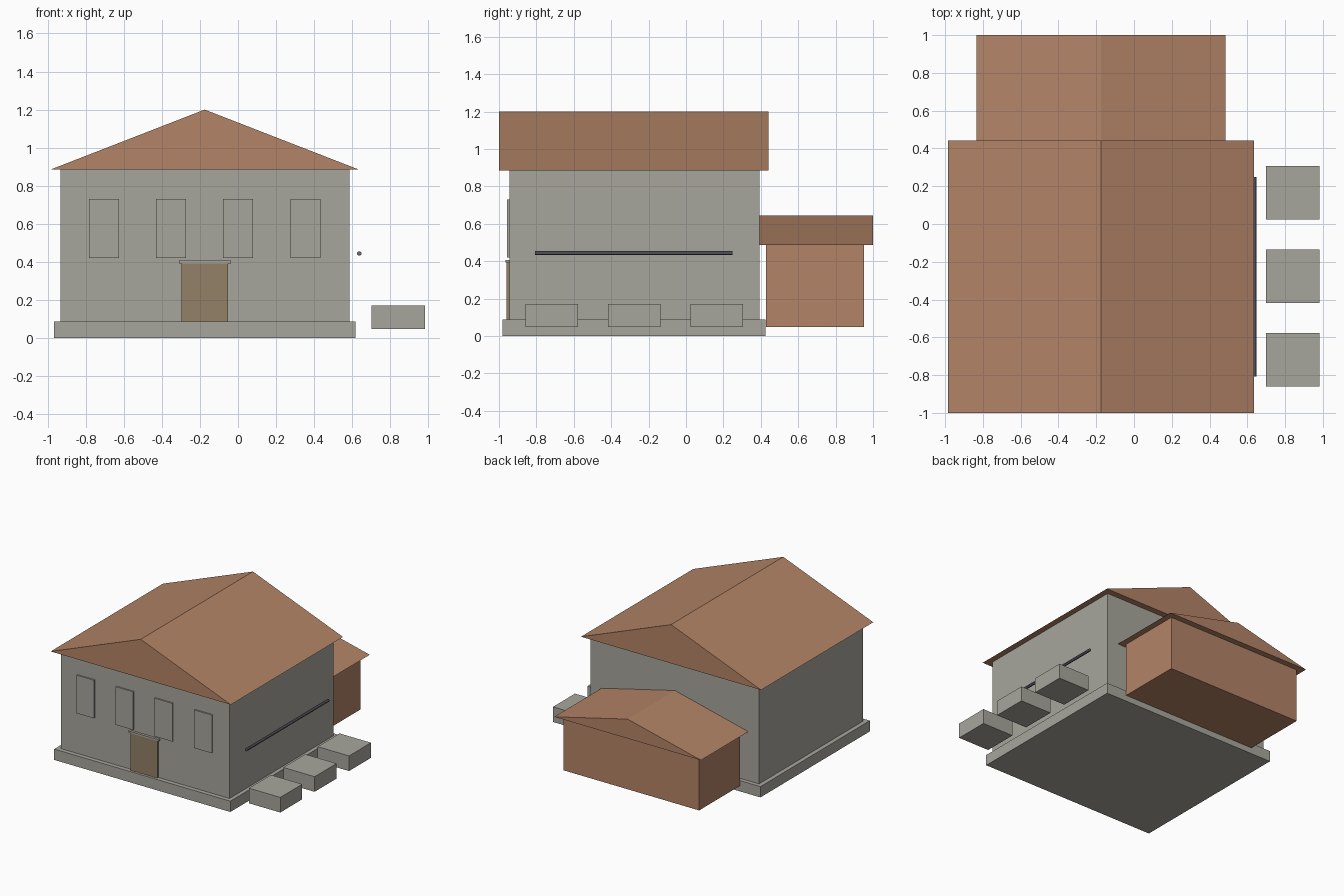
import bpy
import bmesh
from math import radians
from mathutils import Matrix

cube = bpy.data.objects.get("Cube")
if cube:
    bpy.data.objects.remove(cube, do_unlink=True)


def material(name, rgb):
    m = bpy.data.materials.new(name)
    m.use_nodes = True
    m.diffuse_color = (*rgb, 1)
    m.node_tree.nodes["Principled BSDF"].inputs["Base Color"].default_value = (*rgb, 1)
    return m


STONE = material("pale grey stone", (0.39, 0.38, 0.335))
CLAY = material("terracotta", (0.45, 0.23, 0.135))
WOOD = material("brown wood", (0.29, 0.22, 0.135))
METAL = material("dark grey metal", (0.14, 0.14, 0.17))


def add(name, bm, mat):
    bmesh.ops.recalc_face_normals(bm, faces=bm.faces)
    mesh = bpy.data.meshes.new(name)
    bm.to_mesh(mesh)
    bm.free()
    mesh.materials.append(mat)
    obj = bpy.data.objects.new(name, mesh)
    bpy.context.collection.objects.link(obj)
    return obj


def box(name, x, y, z, mat):
    """Box given by its (low, high) limits on each axis."""
    bm = bmesh.new()
    bmesh.ops.create_cube(bm, size=1)
    for v in bm.verts:
        v.co = [lim[0] if c < 0 else lim[1] for c, lim in zip(v.co, (x, y, z))]
    return add(name, bm, mat)


def gable(name, x, y, z, mat):
    """Closed triangular roof with its ridge along y."""
    bm = bmesh.new()
    profile = ((x[0], z[0]), (x[1], z[0]), (sum(x) / 2, z[1]))
    end = bm.faces.new([bm.verts.new((px, y[0], pz)) for px, pz in profile])
    swept = bmesh.ops.extrude_face_region(bm, geom=[end], use_keep_orig=True)
    verts = [g for g in swept["geom"] if isinstance(g, bmesh.types.BMVert)]
    bmesh.ops.translate(bm, verts=verts, vec=(0, y[1] - y[0], 0))
    return add(name, bm, mat)


# Main building
box("foundation", (-0.967, 0.617), (-0.98, 0.425), (0, 0.088), STONE)
box("main_walls", (-0.932, 0.585), (-0.945, 0.392), (0.088, 0.885), STONE)
gable("main_roof", (-0.985, 0.635), (-1, 0.442), (0.885, 1.2), CLAY)

# Rear annex
box("annex_walls", (-0.785, 0.435), (0.428, 0.952), (0.047, 0.487), CLAY)
gable("annex_roof", (-0.835, 0.485), (0.39, 1), (0.487, 0.645), CLAY)

# Front door and windows
box("door", (-0.296, -0.053), (-0.96, -0.94), (0.088, 0.392), WOOD)
box("door_lintel", (-0.31, -0.038), (-0.965, -0.94), (0.392, 0.406), STONE)
for i, cx in enumerate((-0.705, -0.352, 0.0, 0.355)):
    box(f"window_{i + 1}", (cx - 0.079, cx + 0.079), (-0.957, -0.94),
        (0.42, 0.73), STONE)

# Rail beside the left wall
bm = bmesh.new()
bmesh.ops.create_cone(bm, cap_ends=True, segments=8, radius1=0.012, radius2=0.012,
                      depth=1.056, matrix=Matrix.Translation((0.637, -0.279, 0.444))
                      @ Matrix.Rotation(radians(90), 4, "X")
                      @ Matrix.Rotation(radians(22.5), 4, "Z"))
add("side_rail", bm, METAL)

# Row of stone blocks
for i, cy in enumerate((-0.718, -0.277, 0.165)):
    box(f"stone_block_{i + 1}", (0.7, 0.982), (cy - 0.141, cy + 0.141),
        (0.047, 0.17), STONE)
